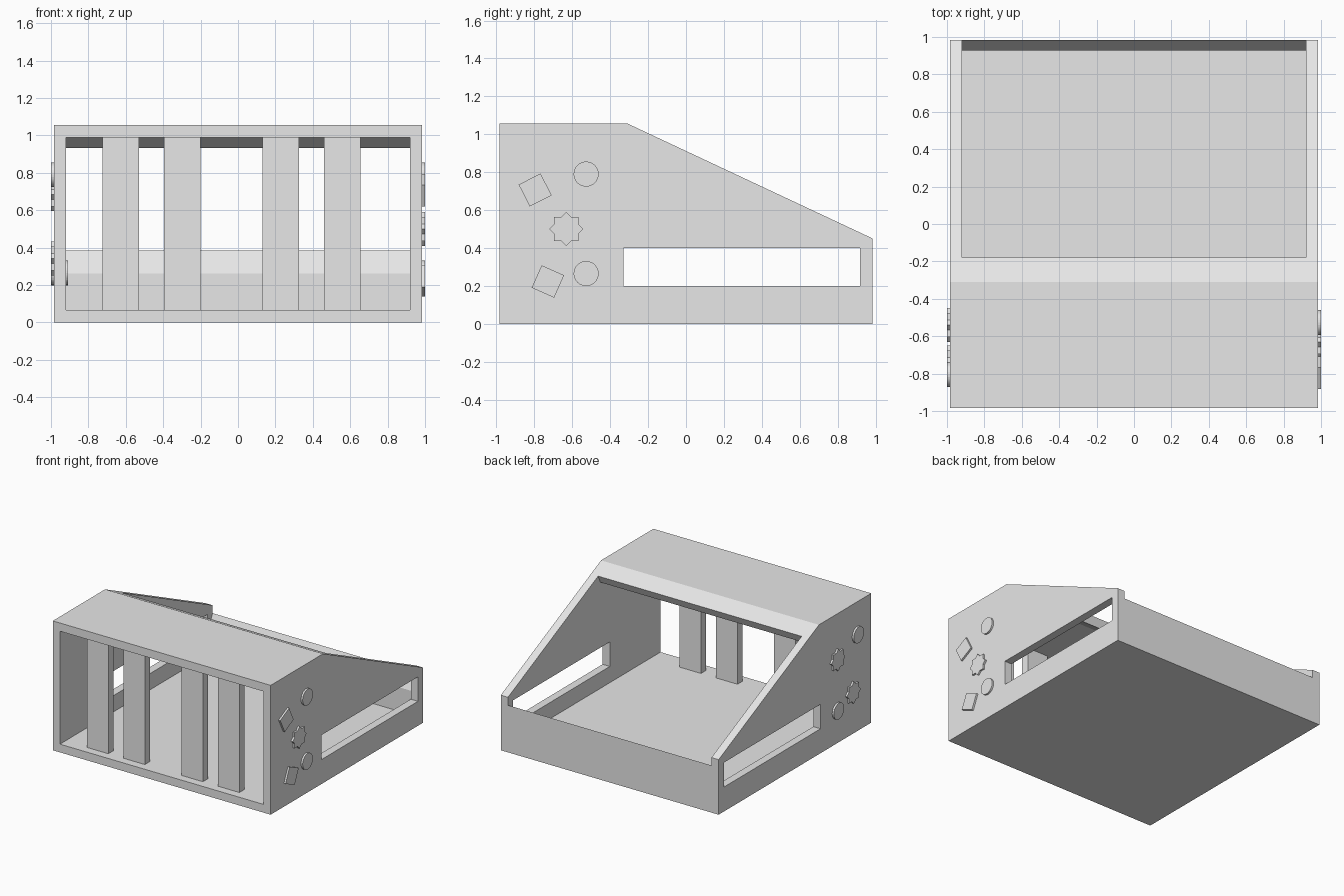
import bpy
import bmesh
from math import cos, sin, pi, radians

cube = bpy.data.objects.get("Cube")
if cube:
    bpy.data.objects.remove(cube, do_unlink=True)

GREY = (0.8, 0.8, 0.8, 1)
grey = bpy.data.materials.new("light grey")
grey.use_nodes = True
grey.diffuse_color = GREY
grey.node_tree.nodes["Principled BSDF"].inputs["Base Color"].default_value = GREY

OUT = 0.985      # half width and half depth of the housing
INNER = 0.92     # half width of the cavity
FLOOR, CEILING, TOP = 0.067, 0.99, 1.057


def prism(name, profile, x0, x1):
    """Extrude a (y, z) outline along x."""
    bm = bmesh.new()
    face = bm.faces.new([bm.verts.new((x0, y, z)) for y, z in profile])
    ext = bmesh.ops.extrude_face_region(bm, geom=[face])
    moved = [v for v in ext["geom"] if isinstance(v, bmesh.types.BMVert)]
    bmesh.ops.translate(bm, verts=moved, vec=(x1 - x0, 0, 0))
    bmesh.ops.recalc_face_normals(bm, faces=bm.faces)
    mesh = bpy.data.meshes.new(name)
    bm.to_mesh(mesh)
    bm.free()
    mesh.materials.append(grey)
    obj = bpy.data.objects.new(name, mesh)
    bpy.context.collection.objects.link(obj)
    return obj


def rect(y0, y1, z0, z1):
    return [(y0, z0), (y1, z0), (y1, z1), (y0, z1)]


def ring(y, z, radii, count, turn=0):
    """Regular outline; alternating radii make a star."""
    return [(y + radii[i % len(radii)] * cos(2 * pi * i / count + turn),
             z + radii[i % len(radii)] * sin(2 * pi * i / count + turn))
            for i in range(count)]


def cut(target, cutter):
    mod = target.modifiers.new(cutter.name, "BOOLEAN")
    mod.operation = "DIFFERENCE"
    mod.solver = "EXACT"
    mod.object = cutter
    cutter.hide_render = True
    cutter.hide_set(True)


# Wedge-shaped housing
housing = prism("housing", [(-OUT, 0), (OUT, 0), (OUT, 0.45),
                            (-0.31, TOP), (-OUT, TOP)], -OUT, OUT)

# Cavity open to the front and through the sloping roof
cavity = prism("cavity_cutter", [
    (-1.2, FLOOR), (0.928, FLOOR), (0.928, 0.263), (1.07, 0.567),
    (1.07, 1.3), (-0.037, 1.3), (-0.208, 0.934), (-0.325, CEILING),
    (-1.2, CEILING)], -INNER, INNER)
cut(housing, cavity)

# Long slot through both sides
slot = prism("slot_cutter", rect(-0.33, 0.917, 0.2, 0.4), -1.3, 1.3)
cut(housing, slot)

# Apply the cuts and drop the cutters
bpy.context.view_layer.update()
deps = bpy.context.evaluated_depsgraph_get()
solid = bpy.data.meshes.new_from_object(housing.evaluated_get(deps))
housing.modifiers.clear()
housing.data = solid
for helper in (cavity, slot):
    bpy.data.objects.remove(helper, do_unlink=True)

# Upright bars behind the front opening
for i, x in enumerate((-0.725, -0.395, 0.13, 0.46)):
    prism(f"front_bar_{i + 1}", rect(-0.917, -0.85, FLOOR, CEILING), x, x + 0.195)

# Raised shapes on the sides
DISC, SQUARE, STAR = ([0.066], 32), ([0.0915], 4), ([0.09, 0.0687], 16)
badges = [
    ("left_disc_upper", DISC, -0.527, 0.79, 0, 0.95, 1),
    ("left_disc_lower", DISC, -0.527, 0.265, 0, 0.95, 1),
    ("left_square_upper", SQUARE, -0.796, 0.706, 72, 0.95, 1),
    ("left_square_lower", SQUARE, -0.729, 0.223, 21, 0.95, 1),
    ("left_star", STAR, -0.632, 0.5, 0, 0.95, 1),
    ("right_disc_upper", DISC, -0.805, 0.79, 0, -0.95, -1),
    ("right_disc_lower", DISC, -0.547, 0.265, 0, -0.91, -1),
    ("right_star_upper", STAR, -0.54, 0.685, 0, -0.95, -1),
    ("right_star_lower", STAR, -0.74, 0.342, 0, -0.95, -1),
]
for name, (radii, count), y, z, turn, x0, x1 in badges:
    prism(name, ring(y, z, radii, count, radians(turn)), x0, x1)
